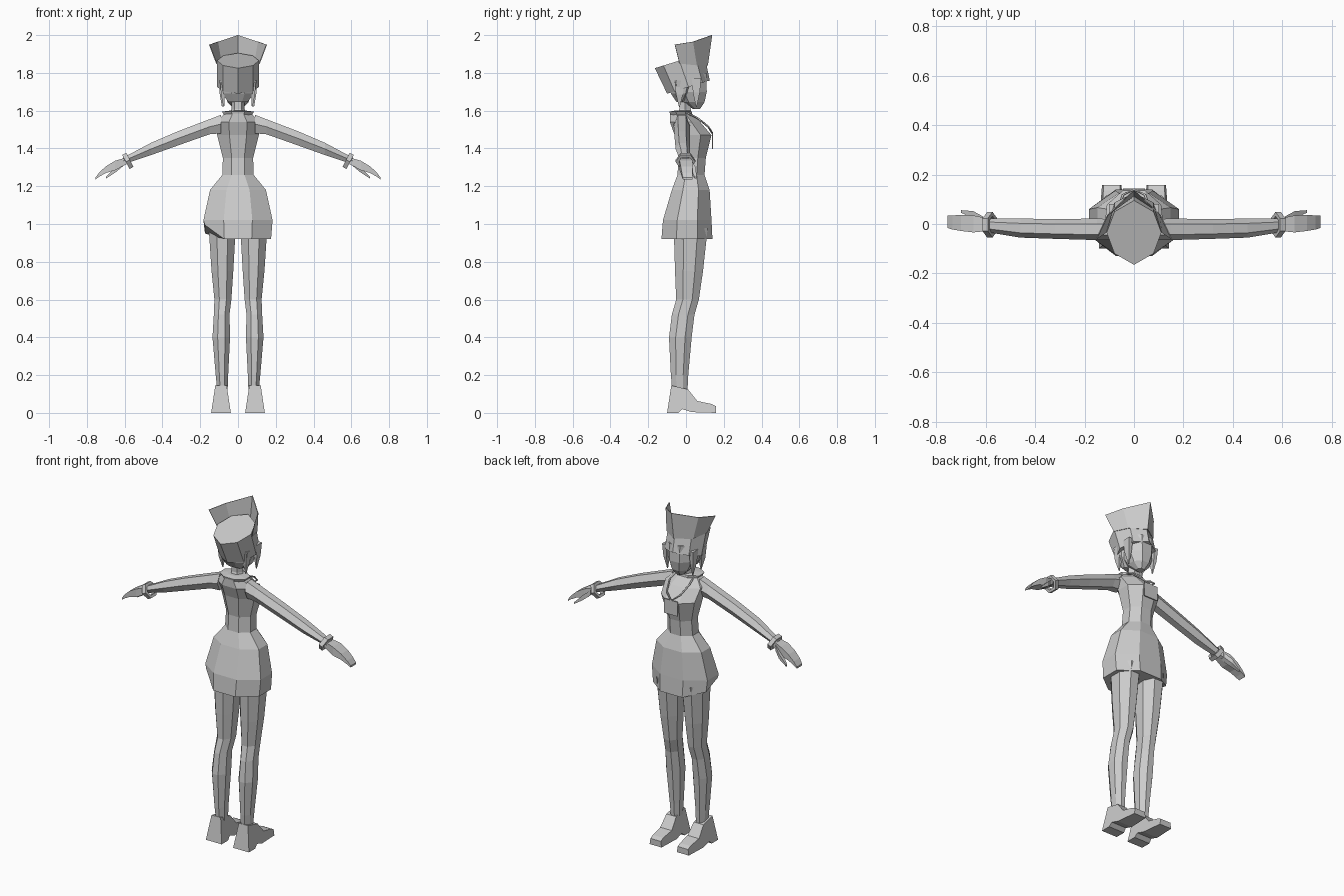
import bpy, bmesh, math
from mathutils import Vector, Matrix

if "Cube" in bpy.data.objects:
    bpy.data.objects.remove(bpy.data.objects["Cube"])

grey = bpy.data.materials.new("plain_grey")
grey.use_nodes = True
colour = (0.6, 0.6, 0.6, 1)
grey.diffuse_color = colour
grey.node_tree.nodes["Principled BSDF"].inputs["Base Color"].default_value = colour


def finish(name, bm, mirror=False):
    bmesh.ops.recalc_face_normals(bm, faces=bm.faces)
    mesh = bpy.data.meshes.new(name)
    bm.to_mesh(mesh)
    bm.free()
    mesh.materials.append(grey)
    obj = bpy.data.objects.new(name, mesh)
    bpy.context.collection.objects.link(obj)
    if mirror:
        obj.modifiers.new("mirror", 'MIRROR').use_mirror_merge = False
    return obj


def ring(axis, pos, a0, a1, b0, b1, n=8, turn=0.5):
    """Polygon filling the given box, across the z axis (x, y) or x axis (y, z)."""
    angles = [math.tau * (i + turn) / n for i in range(n)]
    ma = max(abs(math.cos(t)) for t in angles)
    mb = max(abs(math.sin(t)) for t in angles)
    pts = []
    for t in angles:
        a = (a0 + a1) / 2 + (a1 - a0) / 2 * math.cos(t) / ma
        b = (b0 + b1) / 2 + (b1 - b0) / 2 * math.sin(t) / mb
        pts.append(Vector((a, b, pos) if axis == 'z' else (pos, a, b)))
    return pts


def loft(name, rings, mirror=False, caps=True, closed=True):
    bm = bmesh.new()
    rows = [[bm.verts.new(p) for p in r] for r in rings]
    n = len(rows[0])
    for low, high in zip(rows, rows[1:]):
        for i in range(n if closed else n - 1):
            j = (i + 1) % n
            bm.faces.new((low[i], low[j], high[j], high[i]))
    if caps:
        bm.faces.new(rows[0])
        bm.faces.new(rows[-1])
    return finish(name, bm, mirror)


def stack(name, sections, n=8, turn=0.5):
    """Centred part from (height, half width, back, front) sections."""
    return loft(name, [ring('z', z, -w, w, b, f, n, turn) for z, w, b, f in sections])


# Fitted dress, with the hem lifted on one side
dress = stack("dress", [
    (0.92, 0.175, -0.13, 0.14), (1.02, 0.183, -0.122, 0.135),
    (1.18, 0.148, -0.075, 0.125), (1.26, 0.083, -0.045, 0.098),
    (1.35, 0.08, -0.04, 0.105), (1.47, 0.11, -0.06, 0.135),
    (1.54, 0.115, -0.085, 0.075), (1.585, 0.07, -0.085, 0.03)])
for v in dress.data.vertices:
    if v.co.z < 0.93 and v.co.x < -0.1:
        v.co.z += 0.075 if v.co.y < 0 else 0.03

# Neck, collar, head and hair
stack("neck", [(1.55, 0.045, -0.06, 0.03), (1.61, 0.035, -0.035, 0.025),
               (1.69, 0.035, -0.035, 0.03)], 6, 0)
stack("collar", [(1.565, 0.065, -0.08, 0.035), (1.595, 0.085, -0.088, 0.03),
                 (1.6, 0.045, -0.06, 0.025)])
stack("head", [(1.61, 0.022, 0.035, 0.075), (1.645, 0.055, -0.02, 0.098),
               (1.7, 0.078, -0.06, 0.11), (1.8, 0.085, -0.08, 0.108)])
stack("back_hair", [(1.645, 0.05, -0.05, -0.01), (1.69, 0.085, -0.08, 0.03),
                    (1.76, 0.1, -0.1, 0.06)])


def lock(name, x, y, top, tip):
    loft(name, [ring('z', top, x - 0.014, x + 0.014, y - 0.025, y + 0.025, 4),
                ring('z', (top + tip) / 2, x - 0.01, x + 0.01, y - 0.018, y + 0.018, 4),
                ring('z', tip, x - 0.007, x - 0.003, y - 0.002, y + 0.002, 4)], True)


lock("front_hair_lock", 0.088, 0.055, 1.77, 1.62)
lock("rear_hair_lock", 0.08, -0.035, 1.75, 1.62)

# Tilted cap crown with an upturned flap around its front
low, high = [], []
for x, y in [(0, -1), (1, -0.65), (1.4, 0), (1, 0.65), (0, 1),
             (-1, 0.65), (-1.4, 0), (-1, -0.65)]:
    low.append(Vector((0.079 * x, 0.013 + 0.113 * y, 1.725 + 0.035 * y)))
    high.append(Vector((0.079 * x, -0.035 + 0.13 * y, 1.865 + 0.04 * y)))
loft("cap_crown", [low, high])


def mirrored_path(half):
    return [Vector(p) for p in half] + [Vector((-x, y, z)) for x, y, z in half[-2::-1]]


flap_base = mirrored_path([(0.112, -0.035, 1.85), (0.085, 0.055, 1.84), (0, 0.112, 1.84)])
flap_top = mirrored_path([(0.15, -0.06, 1.95), (0.105, 0.035, 1.965), (0, 0.135, 2.0)])
flap = loft("cap_flap", [flap_base, flap_top], caps=False, closed=False)
flap.modifiers.new("thickness", 'SOLIDIFY').thickness = 0.004

# Arm, hand and thumb
loft("arm", [ring('x', x, y0, y1, z0, z1, 6, 0) for x, y0, y1, z0, z1 in [
    (0.09, -0.065, 0.02, 1.48, 1.578), (0.15, -0.065, 0.022, 1.475, 1.555),
    (0.32, -0.06, 0.02, 1.415, 1.49), (0.46, -0.055, 0.022, 1.365, 1.43),
    (0.61, -0.03, 0.022, 1.315, 1.35)]], True)
loft("hand", [ring('x', x, y0, y1, z0, z1, 4) for x, y0, y1, z0, z1 in [
    (0.59, -0.028, 0.022, 1.317, 1.352), (0.65, -0.034, 0.035, 1.285, 1.335),
    (0.7, -0.028, 0.036, 1.27, 1.305), (0.735, -0.022, 0.035, 1.25, 1.272),
    (0.755, -0.016, 0.034, 1.235, 1.245)]], True)
loft("thumb", [ring('x', x, y0, y1, z0, z1, 4) for x, y0, y1, z0, z1 in [
    (0.61, 0.0, 0.03, 1.305, 1.335), (0.65, 0.022, 0.052, 1.272, 1.3),
    (0.7, 0.046, 0.056, 1.24, 1.25)]], True)

# Six-sided wrist cuff set square to the forearm
spin = Matrix.Rotation(math.radians(27), 3, 'Y')
centre = Vector((0.583, -0.003, 1.334))
cuff = []
for x, r in [(-0.012, 0.034), (-0.012, 0.052), (0.012, 0.052), (0.012, 0.034)]:
    cuff.append([centre + spin @ p for p in ring('x', x, -r, r, -r * 0.8, r * 0.8, 6, 0)])
loft("wrist_cuff", cuff + cuff[:1], True, caps=False)

# Legs
loft("leg", [ring('z', z, x0, x1, y0, y1) for z, x0, x1, y0, y1 in [
    (0.12, 0.055, 0.11, -0.073, 0.008), (0.2, 0.052, 0.118, -0.08, 0.012),
    (0.4, 0.042, 0.135, -0.09, 0.03), (0.52, 0.045, 0.128, -0.075, 0.045),
    (0.6, 0.035, 0.125, -0.052, 0.068), (0.75, 0.025, 0.14, -0.058, 0.09),
    (0.98, 0.012, 0.155, -0.065, 0.115)]], True)

# Heeled shoes from a side profile, wider at the sole
profile = [(-0.1, 0), (-0.04, 0), (-0.02, 0.02), (0.03, 0.004), (0.158, 0),
           (0.158, 0.035), (0.135, 0.047), (0.06, 0.063), (0.01, 0.125), (-0.078, 0.145)]
sides = []
for s in (-1, 1):
    sides.append([Vector((0.09 + s * (0.052 - 0.15 * z - max(y, 0) * 0.08), y, z))
                  for y, z in profile])
loft("shoe", sides, True)

# Neck cord and hanging card
cord = bpy.data.curves.new("neck_cord", 'CURVE')
cord.dimensions = '3D'
cord.bevel_depth = 0.005
cord.bevel_resolution = 0
path = mirrored_path([(0.055, -0.01, 1.595), (0.065, 0.06, 1.562),
                      (0.045, 0.118, 1.515), (0, 0.14, 1.48)])
spline = cord.splines.new('POLY')
spline.points.add(len(path) - 1)
for point, p in zip(spline.points, path):
    point.co = (*p, 1)
cord.materials.append(grey)
bpy.context.collection.objects.link(bpy.data.objects.new("neck_cord", cord))
bm = bmesh.new()
bmesh.ops.create_cube(bm, size=1, matrix=Matrix.Translation((0, 0.141, 1.44))
                      @ Matrix.Diagonal((0.09, 0.006, 0.085, 1)))
finish("hanging_card", bm)
